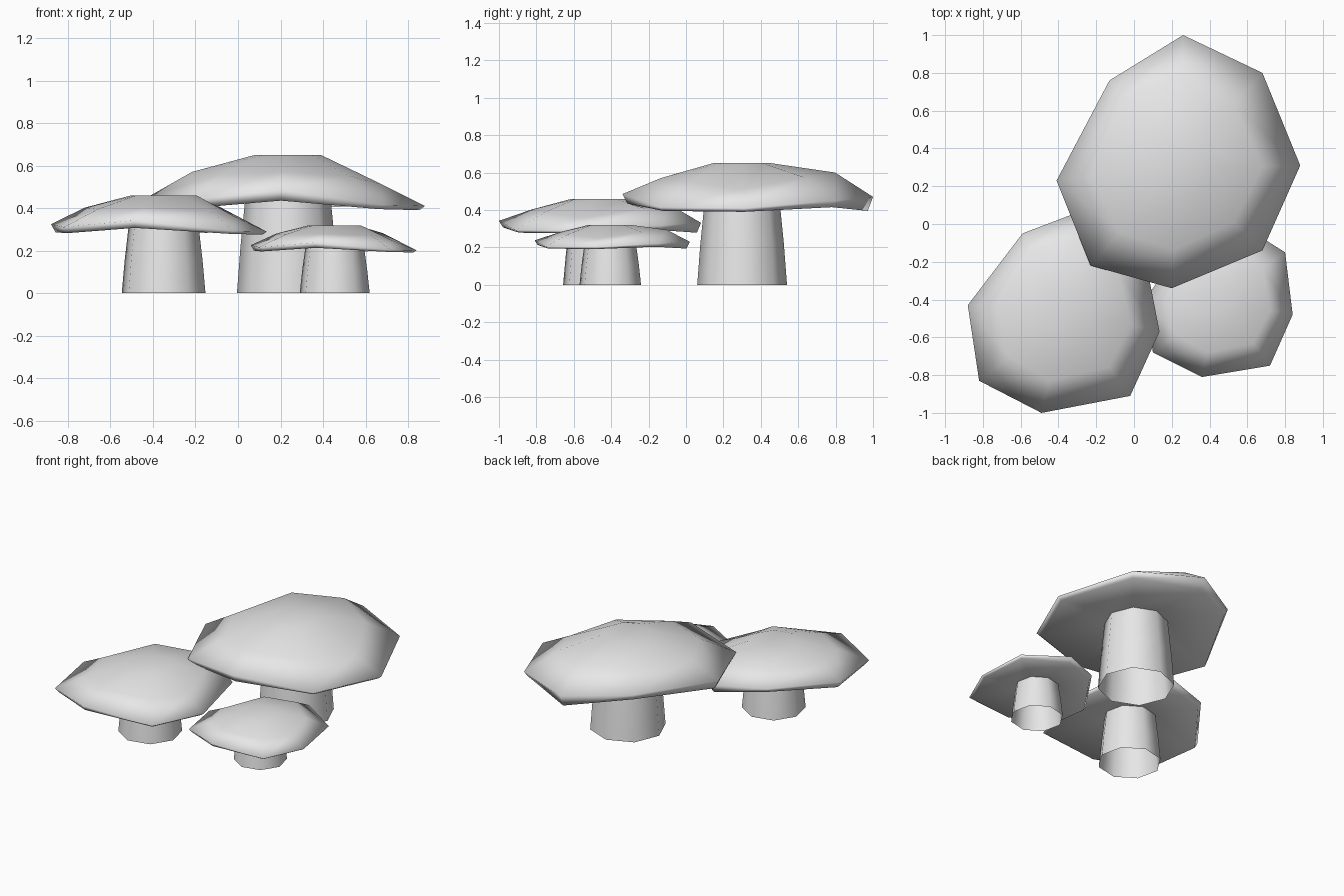
import bpy, bmesh
from math import radians
from mathutils import Matrix, Vector

cube = bpy.data.objects.get("Cube")
if cube:
    bpy.data.objects.remove(cube, do_unlink=True)

grey = bpy.data.materials.new("plain_grey")
grey.use_nodes = True
grey.diffuse_color = (0.8, 0.8, 0.8, 1)
grey.node_tree.nodes["Principled BSDF"].inputs["Base Color"].default_value = (0.8, 0.8, 0.8, 1)

# Wavy cap, corner by corner: rim top, rim bottom, shoulder reach, shoulder height
WAVE = [
    (.41, .39, .69, .51), (.45, .415, .66, .575), (.47, .395, .71, .60), (.49, .45, .78, .61),
    (.46, .405, .70, .57), (.44, .40, .66, .56), (.485, .435, .68, .57), (.415, .395, .66, .55),
]


def loft(name, rings, close_top=False):
    """Bridge successive rings into a smooth-shaded skin."""
    bm = bmesh.new()
    loops = [[bm.verts.new(p) for p in ring] for ring in rings]
    for a, b in zip(loops, loops[1:]):
        n = len(a)
        for i in range(n):
            j = (i + 1) % n
            bm.faces.new((a[i], a[j], b[j], b[i]))
    if close_top:
        bm.faces.new(loops[-1])
    for face in bm.faces:
        face.smooth = True
    mesh = bpy.data.meshes.new(name)
    bm.to_mesh(mesh)
    bm.free()
    mesh.materials.append(grey)
    bpy.context.collection.objects.link(bpy.data.objects.new(name, mesh))


def mushroom(name, center, turn, stem_radius, crown_radius, height, outline):
    c = Vector((*center, 0))

    def octagon(radius, z):
        spin = [Matrix.Rotation(radians(turn + 45 * i), 3, 'Z') for i in range(8)]
        return [c + m @ Vector((radius, 0, z * height)) for m in spin]

    def rim(reaches, heights):
        return [c + (Vector((*p, 0)) - c) * r + Vector((0, 0, z * height))
                for p, r, z in zip(outline, reaches, heights)]

    # Tapered, open-bottomed stem
    top = octagon(stem_radius * .83, .46)
    loft(name + "_stem", [octagon(stem_radius, 0), octagon(stem_radius * .93, .22), top])

    # Cap from the underside, around the rim, up to the flat crown
    high, low, reach, shoulder = zip(*WAVE)
    loft(name + "_cap", [
        top, rim([.96] * 8, low), rim([1] * 8, high),
        rim(reach, shoulder), octagon(crown_radius, .65),
    ], close_top=True)


mushroom("large_mushroom", (.235, .30), 0, .24, .155, 1, [
    (.88, .31), (.68, .80), (.26, 1), (-.13, .76),
    (-.41, .23), (-.23, -.22), (.20, -.34), (.68, -.14)])
mushroom("medium_mushroom", (-.35, -.46), -10, .20, .16, .705, [
    (.135, -.57), (.05, -.13), (-.25, .08), (-.59, -.05),
    (-.88, -.43), (-.82, -.83), (-.49, -1), (-.02, -.91)])
mushroom("small_mushroom", (.455, -.405), -10, .167, .125, .49, [
    (.84, -.48), (.80, -.15), (.53, .02), (.27, -.09),
    (.06, -.40), (.10, -.68), (.36, -.81), (.72, -.75)])
